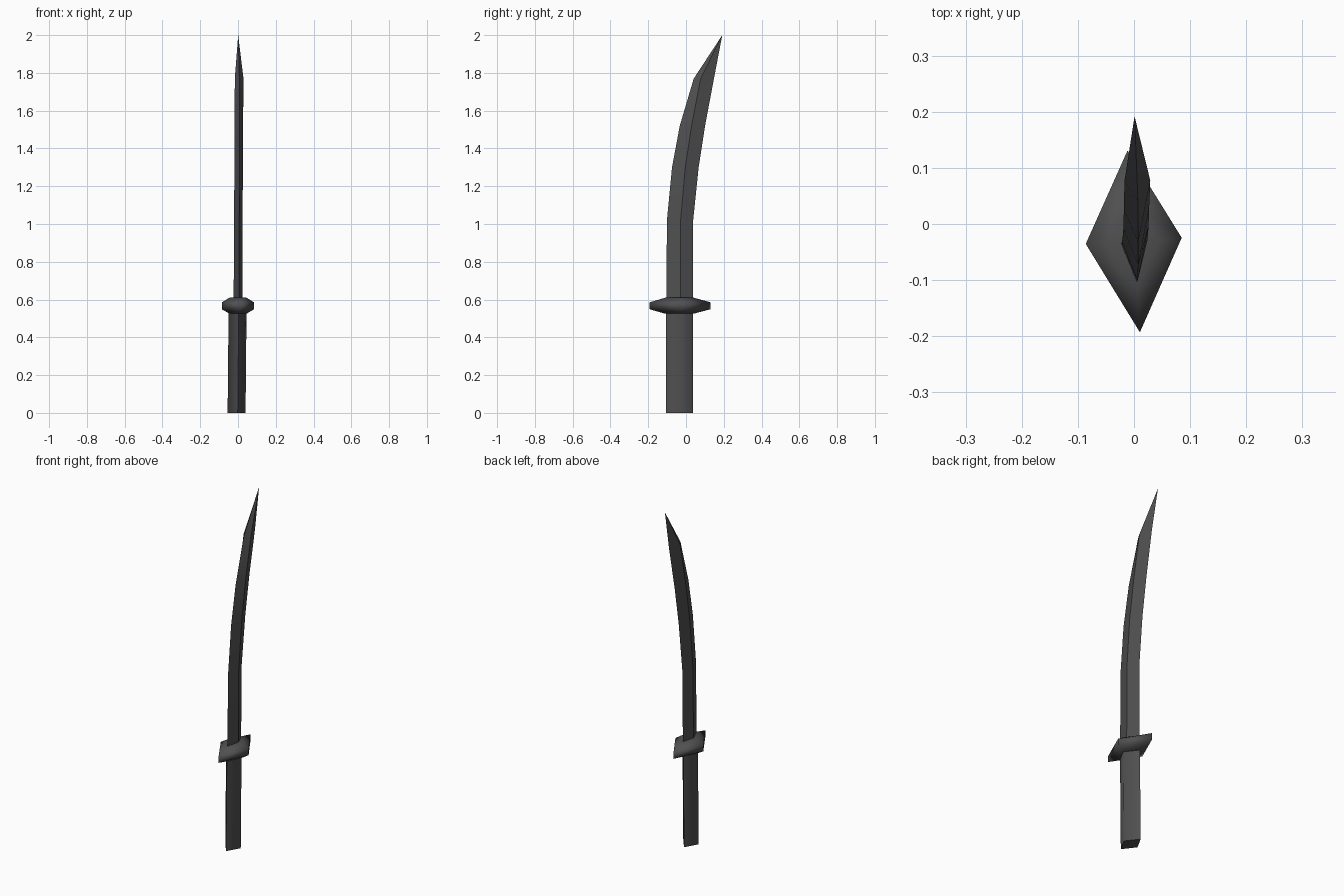
import bpy, bmesh, math

if "Cube" in bpy.data.objects:
    bpy.data.objects.remove(bpy.data.objects["Cube"])

steel = bpy.data.materials.new("dark_steel")
steel.diffuse_color = (0.08, 0.08, 0.08, 1)
steel.use_nodes = True
steel.node_tree.nodes["Principled BSDF"].inputs["Base Color"].default_value = steel.diffuse_color


def loft(name, rings, angle, tip=None):
    """Skin a stack of diamond cross-sections.
    Ring: z, left x, right x, front y, ridge y, back y, twist offset."""
    bm = bmesh.new()
    loops = []
    for z, xl, xr, yf, ym, yb, tw in rings:
        c = (xl + xr) / 2
        pts = [(c + tw, yf), (xr, ym + tw / 2), (c - tw, yb), (xl, ym - tw / 2)]
        loops.append([bm.verts.new((x, y, z)) for x, y in pts])
    for a, b in zip(loops, loops[1:]):
        for i in range(4):
            j = (i + 1) % 4
            bm.faces.new((a[i], a[j], b[j], b[i]))
    bm.faces.new(loops[0][::-1])
    if tip:
        t = bm.verts.new(tip)
        for i in range(4):
            bm.faces.new((loops[-1][i], loops[-1][(i + 1) % 4], t))
    else:
        bm.faces.new(loops[-1])
    bmesh.ops.recalc_face_normals(bm, faces=bm.faces)
    me = bpy.data.meshes.new(name)
    bm.to_mesh(me)
    bm.free()
    me.materials.append(steel)
    ob = bpy.data.objects.new(name, me)
    bpy.context.collection.objects.link(ob)
    bpy.ops.object.select_all(action='DESELECT')
    ob.select_set(True)
    bpy.context.view_layer.objects.active = ob
    bpy.ops.object.shade_smooth_by_angle(angle=math.radians(angle))
    return ob


# grip, leaning very slightly sideways
loft("handle", [
    (0.0, -0.055, 0.04, -0.107, -0.035, 0.037, 0.006),
    (0.53, -0.05, 0.045, -0.107, -0.035, 0.037, 0.006),
], 80)

# diamond hand guard with sloped faces
inner = (-0.045, 0.045, -0.11, -0.033, 0.04, 0.006)
outer = (-0.086, 0.085, -0.193, -0.03, 0.131, 0.011)
loft("guard", [(0.525, *inner), (0.549, *outer), (0.585, *outer), (0.61, *inner)], 85)

# curved blade
loft("blade", [
    (0.60, -0.023, 0.023, -0.104, -0.033, 0.036, 0.005),
    (1.02, -0.021, 0.024, -0.101, -0.031, 0.038, 0.005),
    (1.30, -0.019, 0.026, -0.074, -0.006, 0.067, 0.004),
    (1.52, -0.018, 0.027, -0.033, 0.028, 0.101, 0.003),
    (1.77, -0.017, 0.029, 0.041, 0.077, 0.148, 0.001),
], 30, tip=(0.001, 0.192, 2.0))
